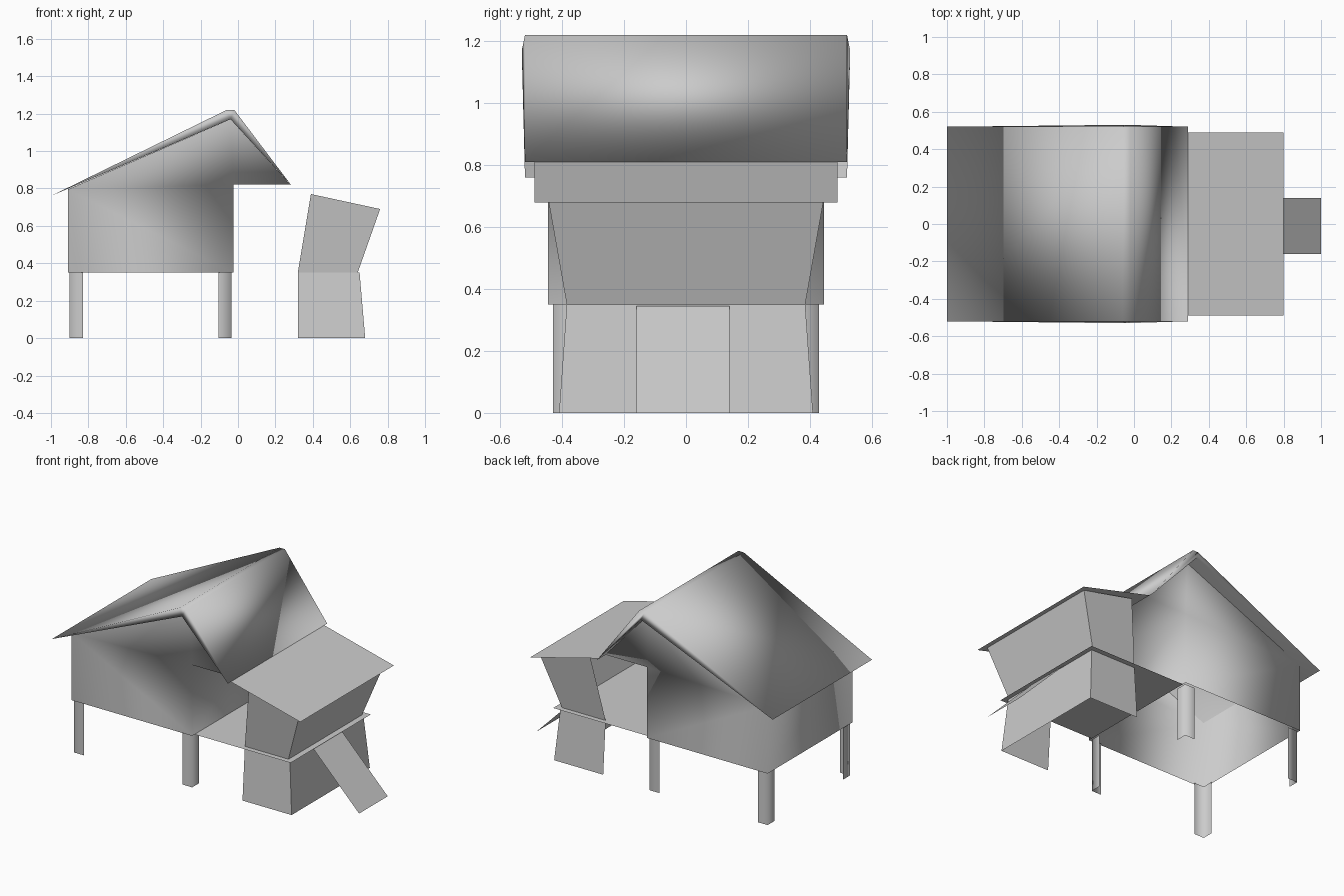
import bpy
import bmesh

cube = bpy.data.objects.get("Cube")
if cube:
    bpy.data.objects.remove(cube, do_unlink=True)

grey = bpy.data.materials.new("plain_grey")
grey.use_nodes = True
tone = (0.6, 0.6, 0.6, 1.0)
grey.diffuse_color = tone
grey.node_tree.nodes["Principled BSDF"].inputs["Base Color"].default_value = tone


def finish(name, bm, smooth=False):
    """Turn a bmesh into a named grey object."""
    mesh = bpy.data.meshes.new(name)
    for face in bm.faces:
        face.smooth = smooth
    bm.to_mesh(mesh)
    bm.free()
    mesh.materials.append(grey)
    obj = bpy.data.objects.new(name, mesh)
    bpy.context.collection.objects.link(obj)
    return obj


def prism(profile, half):
    """Extrude an x-z profile along y, from -half to half."""
    bm = bmesh.new()
    face = bm.faces.new([bm.verts.new((x, -half, z)) for x, z in profile])
    new = bmesh.ops.extrude_face_region(bm, geom=[face])["geom"]
    moved = [v for v in new if isinstance(v, bmesh.types.BMVert)]
    bmesh.ops.translate(bm, verts=moved, vec=(0, 2 * half, 0))
    bmesh.ops.recalc_face_normals(bm, faces=bm.faces)
    return bm


def strip(name, path, smooth=False):
    """Thin sheet spanning both sides: path points are (x, half width, z)."""
    bm = bmesh.new()
    pairs = [[bm.verts.new((x, s * h, z)) for s in (-1, 1)] for x, h, z in path]
    for (a, b), (c, d) in zip(pairs, pairs[1:]):
        bm.faces.new((a, b, d, c))
    return finish(name, bm, smooth)


def quad(name, points):
    bm = bmesh.new()
    bm.faces.new([bm.verts.new(p) for p in points])
    return finish(name, bm)


FLOOR = 0.35
SOFFIT = 0.82

# House walls: gables, side walls and the soffit under the overhang
bm = prism([(-0.91, FLOOR), (-0.025, FLOOR), (-0.025, SOFFIT),
            (0.28, SOFFIT), (-0.04, 1.17), (-0.91, 0.795)], 0.445)
opened = [f for f in bm.faces if f.normal.z > 0.1
          or (f.normal.z < -0.9 and f.calc_center_median().z < 0.5)]
bmesh.ops.delete(bm, geom=opened, context="FACES")
finish("house_walls", bm, True)

# Main roof, thickest at the ridge, with rakes leaning out at the apex
bm = prism([(-1.0, 0.76), (-0.06, 1.22), (-0.02, 1.22),
            (0.29, 0.81), (-0.04, 1.17)], 0.52)
for v in bm.verts:
    if 1.1 < v.co.z < 1.2:
        v.co.y *= 1.02
finish("main_roof", bm, True)

# Corner legs: L-shaped sheets with the corner facing outward
for x, inward, end in ((-0.9, 1, "left"), (-0.035, -1, "right")):
    for s, side in ((-1, "front"), (1, "back")):
        bm = bmesh.new()
        plan = [(x + inward * 0.07, s * 0.43), (x, s * 0.43), (x, s * 0.36)]
        rows = [[bm.verts.new((px, py, z)) for px, py in plan] for z in (0, FLOOR)]
        for i in range(2):
            face = bm.faces.new((rows[0][i], rows[0][i + 1],
                                 rows[1][i + 1], rows[1][i]))
            if inward * s > 0:
                continue
            face.normal_flip()
        bmesh.ops.recalc_face_normals(bm, faces=bm.faces)
        bm.normal_update()
        # Point the sheet normals away from the inside of the corner
        if bm.faces[:][0].normal.y * s < 0:
            bmesh.ops.reverse_faces(bm, faces=bm.faces[:])
        finish(f"{side}_{end}_leg", bm, True)

# Porch deck, porch roof and ramp
strip("porch_deck", [(-0.025, 0.42, FLOOR), (0.68, 0.42, FLOOR)])
strip("porch_roof", [(0.29, 0.49, 0.81), (0.8, 0.49, 0.68)])
ramp = strip("ramp", [(0.66, 0.15, 0.345), (1.0, 0.15, 0)])
ramp.location.y = -0.01
for name in ("porch_deck", "porch_roof", "ramp"):
    mesh = bpy.data.objects[name].data
    if mesh.polygons[0].normal.z < 0:
        mesh.flip_normals()

# Porch end panels: upper flares outward, lower forms the base
strip("upper_end_panel", [(0.64, 0.385, FLOOR), (0.76, 0.445, 0.69)])
strip("lower_end_panel", [(0.68, 0.41, 0), (0.65, 0.385, FLOOR)])

# Porch side panels, mirrored front and back
for s, side in ((-1, "front"), (1, "back")):
    upper = [(0.32, s * 0.385, FLOOR), (0.64, s * 0.385, FLOOR),
             (0.76, s * 0.445, 0.69), (0.39, s * 0.445, 0.77)]
    lower = [(0.32, s * 0.41, 0), (0.68, s * 0.41, 0),
             (0.65, s * 0.385, FLOOR), (0.32, s * 0.385, FLOOR)]
    for level, points in (("upper", upper), ("lower", lower)):
        quad(f"{side}_{level}_side_panel", points[::-s])
